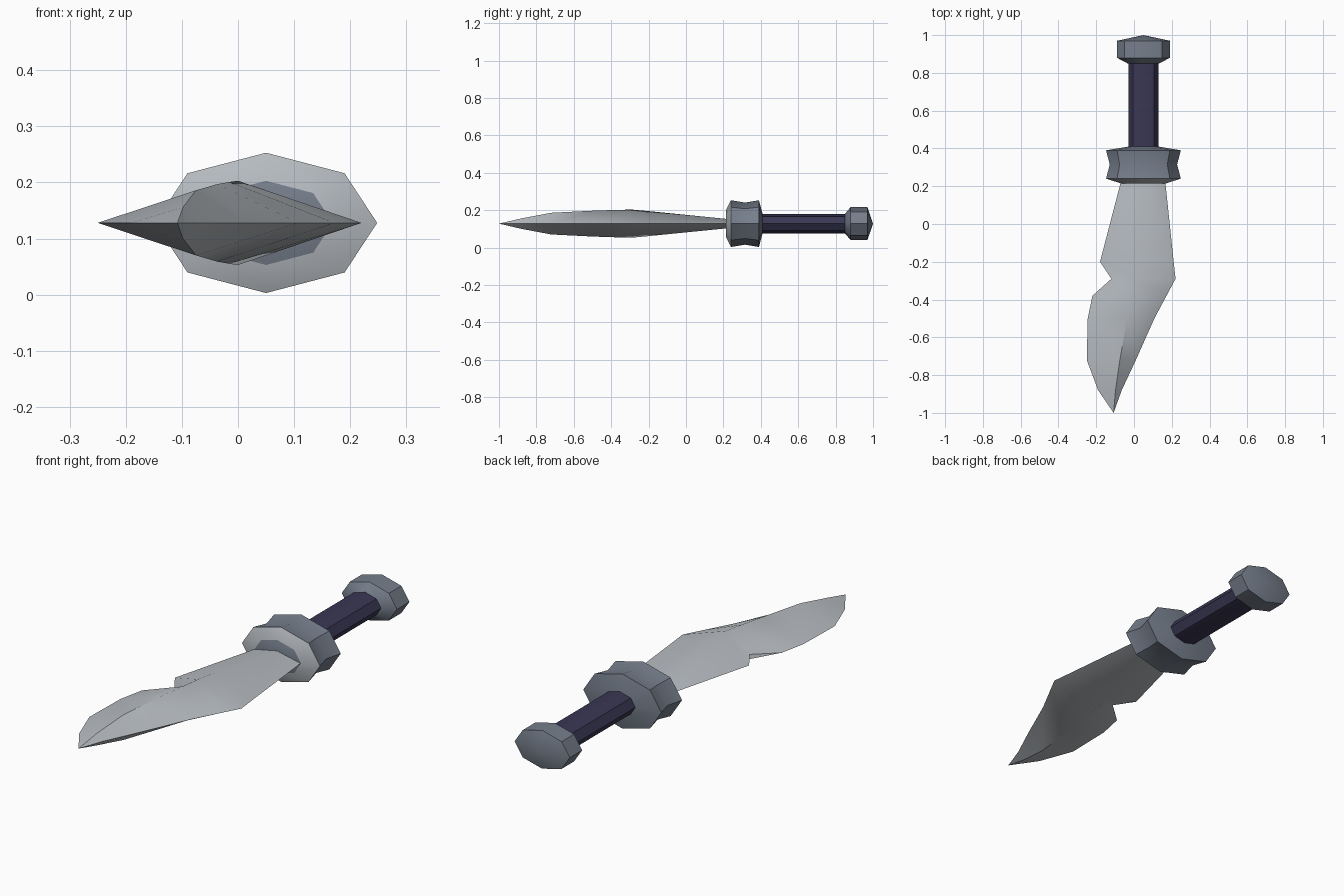
import bpy, bmesh, math

if "Cube" in bpy.data.objects:
    bpy.data.objects.remove(bpy.data.objects["Cube"])

CX, CZ = 0.05, 0.128      # axis of the grip


def material(name, rgb):
    m = bpy.data.materials.new(name)
    m.diffuse_color = (*rgb, 1)
    m.use_nodes = True
    m.node_tree.nodes["Principled BSDF"].inputs["Base Color"].default_value = m.diffuse_color
    return m


steel = material("light steel", (0.47, 0.50, 0.53))
iron = material("dark iron", (0.18, 0.21, 0.26))
leather = material("navy leather", (0.042, 0.038, 0.088))


def finish(name, bm, mats, angle):
    bmesh.ops.recalc_face_normals(bm, faces=bm.faces)
    me = bpy.data.meshes.new(name)
    bm.to_mesh(me)
    bm.free()
    for m in mats:
        me.materials.append(m)
    ob = bpy.data.objects.new(name, me)
    bpy.context.collection.objects.link(ob)
    bpy.ops.object.select_all(action='DESELECT')
    ob.select_set(True)
    bpy.context.view_layer.objects.active = ob
    bpy.ops.object.shade_smooth_by_angle(angle=math.radians(angle))
    return ob


def octagon_loft(name, rx, rz, profile, mats, steel_band=None):
    """Squashed octagons along y; profile holds (y, scale), scale 0 is a point."""
    bm = bmesh.new()
    rings = []
    for y, s in profile:
        n = 8 if s else 1
        rings.append([bm.verts.new((CX + rx * s * math.cos(k * math.pi / 4), y,
                                    CZ + rz * s * math.sin(k * math.pi / 4))) for k in range(n)])
    for i, (a, b) in enumerate(zip(rings, rings[1:])):
        for k in range(8):
            j = (k + 1) % 8
            if len(b) == 1:
                f = bm.faces.new((a[k], a[j], b[0]))
            else:
                f = bm.faces.new((a[k], a[j], b[j], b[k]))
            f.material_index = 1 if i == steel_band else 0
    for r in (rings[0], rings[-1]):
        if len(r) == 8:
            bm.faces.new(r)
    return finish(name, bm, mats, 35)


# Guard with a pinched waist and a bright front bevel
octagon_loft("guard", 0.198, 0.125,
             [(0.215, 0.6), (0.24, 1), (0.315, 0.9), (0.39, 1), (0.41, 0.4)],
             [iron, steel], steel_band=0)
# Grip
octagon_loft("handle", 0.08, 0.052, [(0.39, 1), (0.87, 1)], [leather])
# Pommel with a pointed end
octagon_loft("pommel", 0.14, 0.088,
             [(0.85, 0.6), (0.88, 1), (0.97, 1), (1.0, 0)], [iron])

# Blade: diamond sections (y, back edge x, front edge x, ridge x, half thickness)
stations = [(0.23, -0.068, 0.165, 0.05, 0.024),
            (-0.20, -0.18, 0.21, 0.005, 0.067),
            (-0.29, -0.12, 0.22, 0.0, 0.075),
            (-0.38, -0.22, 0.172, -0.015, 0.073),
            (-0.50, -0.245, 0.108, -0.037, 0.069),
            (-0.72, -0.25, 0.01, -0.075, 0.058),
            (-0.88, -0.19, -0.065, -0.098, 0.028)]
bm = bmesh.new()
sections = [[bm.verts.new(p) for p in ((xl, y, CZ), (xm, y, CZ + h), (xr, y, CZ), (xm, y, CZ - h))]
            for y, xl, xr, xm, h in stations]
tip = bm.verts.new((-0.108, -1.0, CZ))
for a, b in zip(sections, sections[1:]):
    for k in range(4):
        j = (k + 1) % 4
        bm.faces.new((a[k], a[j], b[j], b[k]))
for k in range(4):
    bm.faces.new((sections[-1][k], sections[-1][(k + 1) % 4], tip))
bm.faces.new(sections[0])
finish("blade", bm, [steel], 48)
